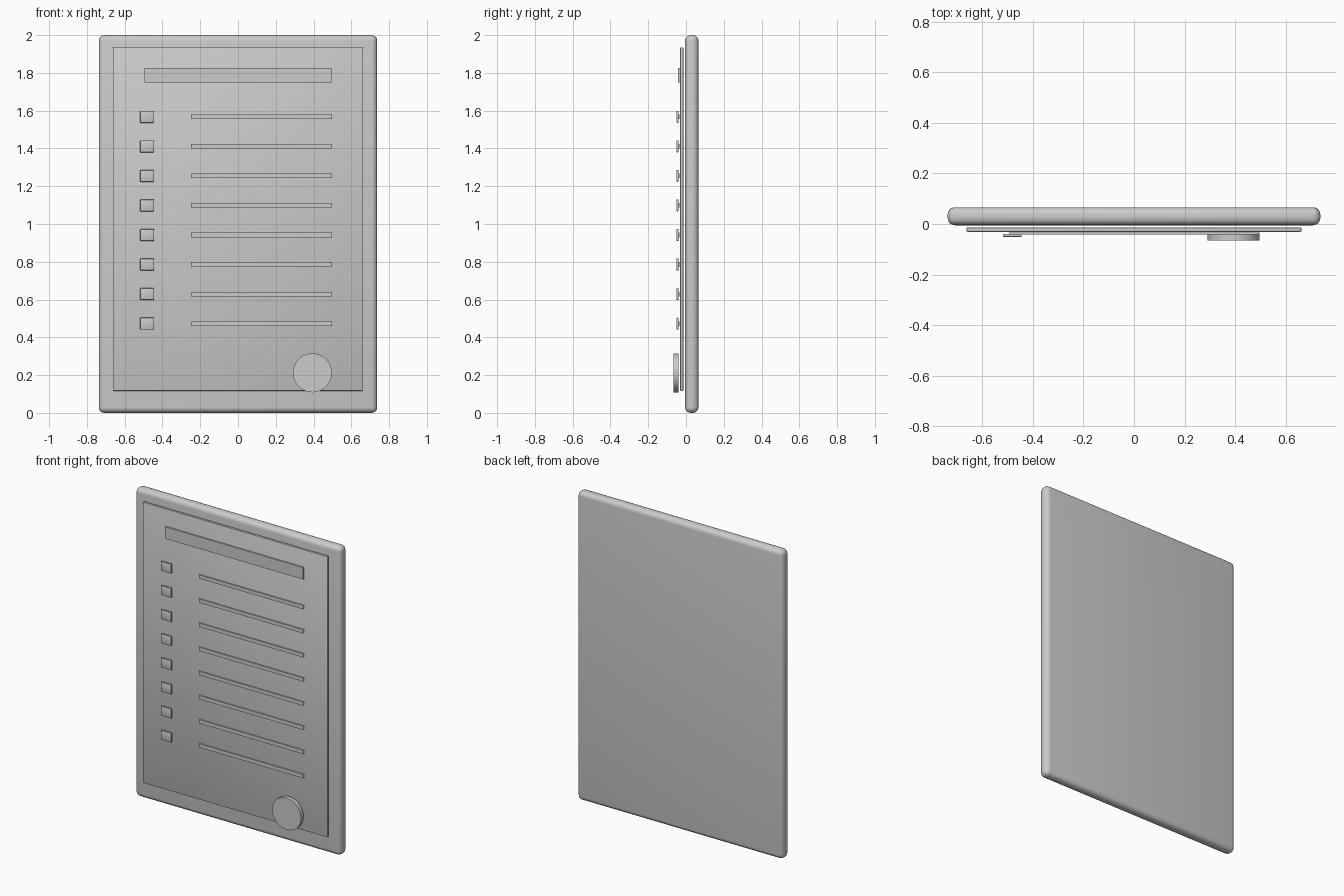
import bpy
import math

cube = bpy.data.objects.get("Cube")
if cube:
    bpy.data.objects.remove(cube, do_unlink=True)

# Single plain material
grey = bpy.data.materials.new("plain_grey")
grey.use_nodes = True
GREY = (0.6, 0.6, 0.6, 1)
grey.diffuse_color = GREY
grey.node_tree.nodes["Principled BSDF"].inputs["Base Color"].default_value = GREY


def finish(obj, name, bevel, segments):
    """Name, colour, round and smooth a part."""
    obj.name = name
    obj.data.materials.append(grey)
    bpy.ops.object.transform_apply(location=False, rotation=True, scale=True)
    if bevel:
        mod = obj.modifiers.new("rounded_edges", "BEVEL")
        mod.width = bevel
        mod.segments = segments
        bpy.ops.object.modifier_apply(modifier=mod.name)
    bpy.ops.object.shade_smooth_by_angle(angle=math.radians(35))


def slab(name, x, y, z, bevel=0, segments=2):
    """Box given by its (low, high) extent on each axis."""
    spans = (x, y, z)
    bpy.ops.mesh.primitive_cube_add(size=1, location=[(a + b) / 2 for a, b in spans])
    obj = bpy.context.object
    obj.scale = [b - a for a, b in spans]
    finish(obj, name, bevel, segments)


# Backing board with rounded rim, and the sheet floating just in front
slab("board", (-0.737, 0.737), (-0.005, 0.066), (0, 2), 0.03, 5)
slab("sheet", (-0.662, 0.662), (-0.031, -0.014), (0.117, 1.935), 0.004)

# Heading bar
slab("heading_bar", (-0.495, 0.495), (-0.042, -0.033), (1.748, 1.825))

# Rows of check boxes and written lines
ROWS = 8
for i in range(ROWS):
    z = 1.567 - i * 0.1563
    slab(f"check_box_{i + 1}", (-0.518, -0.444), (-0.051, -0.039),
         (z - 0.031, z + 0.031), 0.003)
    slab(f"text_line_{i + 1}", (-0.25, 0.497), (-0.042, -0.034),
         (z - 0.012, z + 0.012))

# Round seal
bpy.ops.mesh.primitive_cylinder_add(vertices=48, radius=0.103, depth=0.026,
                                    location=(0.394, -0.053, 0.212),
                                    rotation=(math.pi / 2, 0, 0))
finish(bpy.context.object, "seal", 0, 1)
